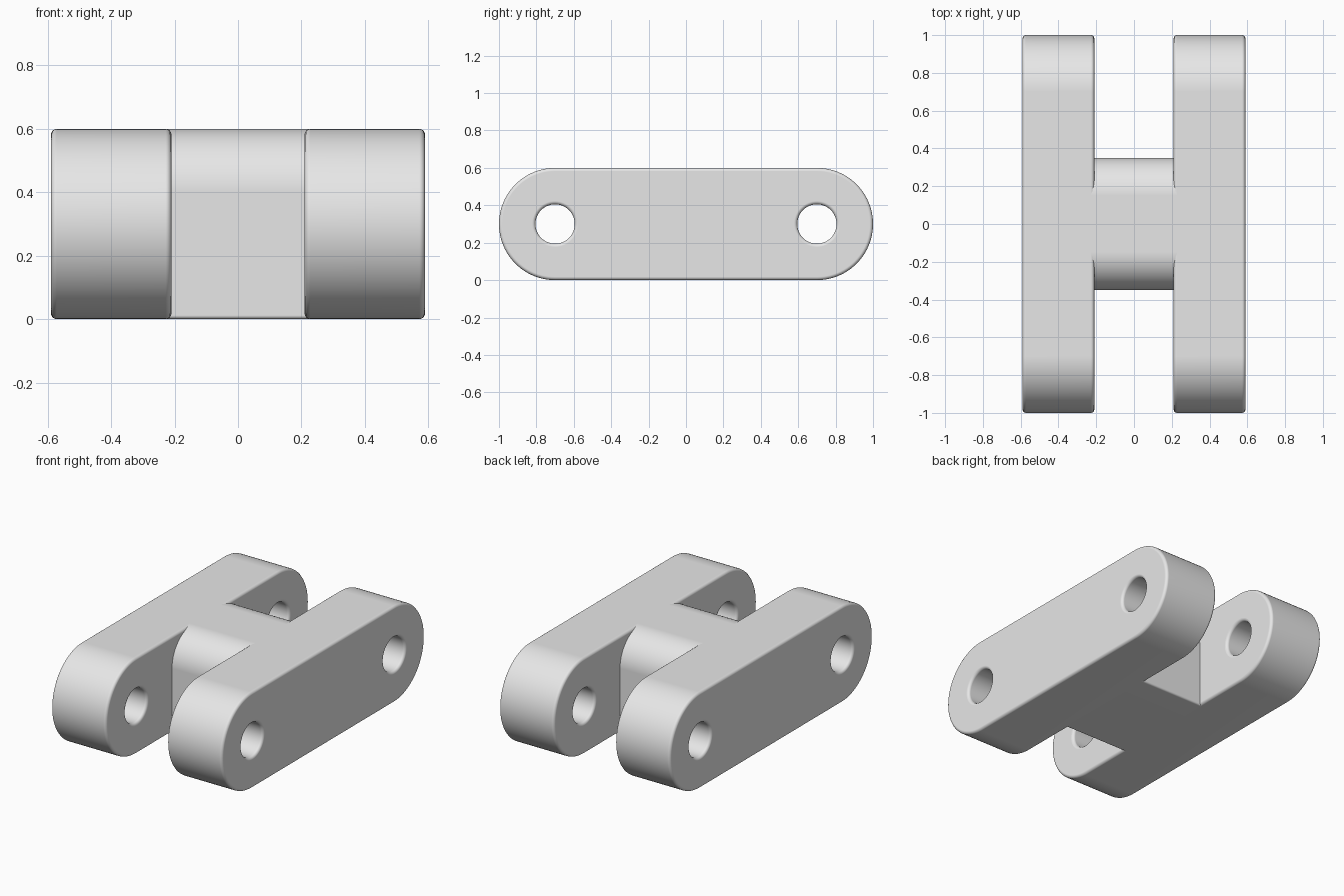
import bpy, bmesh
from math import radians, sin, cos, pi
from mathutils import Vector, Matrix

R = 0.3            # end radius, also half the height
PIN_Y = 0.7        # pin hole distance from the middle
HOLE_R = 0.105
INNER, OUTER = 0.21, 0.59
EDGE = 0.018       # rounding of the plate edges

cube = bpy.data.objects.get("Cube")
if cube:
    bpy.data.objects.remove(cube, do_unlink=True)

grey = bpy.data.materials.new("plain_grey")
grey.use_nodes = True
grey.diffuse_color = (0.8, 0.8, 0.8, 1)
grey.node_tree.nodes["Principled BSDF"].inputs["Base Color"].default_value = (0.8, 0.8, 0.8, 1)


def arc(cy, cz, r, start, end, steps):
    """Points (y, z) along an arc, angles in degrees."""
    angles = [radians(start + (end - start) * i / steps) for i in range(steps + 1)]
    return [(cy + r * cos(a), cz + r * sin(a)) for a in angles]


def add_object(name, bm):
    bmesh.ops.recalc_face_normals(bm, faces=bm.faces)
    mesh = bpy.data.meshes.new(name)
    bm.to_mesh(mesh)
    bm.free()
    mesh.materials.append(grey)
    obj = bpy.data.objects.new(name, mesh)
    bpy.context.collection.objects.link(obj)
    return obj


def extrude_profile(name, profile, x0, x1):
    """Prism along x from a (y, z) outline."""
    bm = bmesh.new()
    face = bm.faces.new([bm.verts.new((x0, y, z)) for y, z in profile])
    out = bmesh.ops.extrude_face_region(bm, geom=[face])["geom"]
    moved = [v for v in out if isinstance(v, bmesh.types.BMVert)]
    bmesh.ops.translate(bm, verts=moved, vec=(x1 - x0, 0, 0))
    return add_object(name, bm)


def hole_cutter(name, x0, x1, y):
    """Turned cutter with flared ends, which rounds the rims of the hole."""
    flare = arc(0, 0, EDGE, 90, 0, 5)
    half = [(x0 - 0.01, HOLE_R + EDGE)]
    half += [(x0 + EDGE - v, HOLE_R + EDGE - u) for u, v in flare]
    profile = half + [(x0 + x1 - x, r) for x, r in reversed(half)]
    bm = bmesh.new()
    verts = [bm.verts.new((x, y, R + r)) for x, r in profile]
    edges = [bm.edges.new(pair) for pair in zip(verts, verts[1:])]
    bmesh.ops.spin(bm, geom=verts + edges, cent=(0, y, R), axis=(1, 0, 0),
                   angle=2 * pi, steps=64, use_merge=True)
    bmesh.ops.remove_doubles(bm, verts=bm.verts, dist=0.00001)
    bmesh.ops.holes_fill(bm, edges=bm.edges, sides=0)
    cutter = add_object(name, bm)
    cutter.hide_render = True
    return cutter


def round_edges(obj, width):
    bevel = obj.modifiers.new("rounded_edges", 'BEVEL')
    bevel.width = width
    bevel.segments = 4
    bevel.limit_method = 'ANGLE'
    bevel.angle_limit = radians(40)


def finish(obj):
    """Apply the modifiers and smooth the rounded surfaces."""
    bpy.ops.object.select_all(action='DESELECT')
    obj.select_set(True)
    bpy.context.view_layer.objects.active = obj
    for mod in list(obj.modifiers):
        bpy.ops.object.modifier_apply(modifier=mod.name)
    bpy.ops.object.shade_smooth_by_angle(angle=radians(35))
    normals = obj.modifiers.new("flat_face_normals", 'WEIGHTED_NORMAL')
    normals.keep_sharp = True


# Side plates: long rounded bars, each with two pin holes
stadium = arc(PIN_Y, R, R, -90, 90, 48) + arc(-PIN_Y, R, R, 90, 270, 48)
for side, x0, x1 in (("left", INNER, OUTER), ("right", -OUTER, -INNER)):
    plate = extrude_profile(side + "_plate", stadium, x0, x1)
    round_edges(plate, EDGE)
    cutters = []
    for end, y in (("front", -PIN_Y), ("back", PIN_Y)):
        cutter = hole_cutter(f"{side}_{end}_hole_cutter", x0, x1, y)
        cut = plate.modifiers.new(end + "_hole", 'BOOLEAN')
        cut.operation = 'DIFFERENCE'
        cut.solver = 'EXACT'
        cut.object = cutter
        cutters.append(cutter)
    finish(plate)
    for cutter in cutters:
        bpy.data.objects.remove(cutter, do_unlink=True)

# Cross web: joins the plates, with large rounds on top and small ones below
HALF, TOP_R, LOW_R = 0.35, 0.2, 0.012
web_profile = (arc(HALF - TOP_R, 2 * R - TOP_R, TOP_R, 0, 90, 24)
               + arc(TOP_R - HALF, 2 * R - TOP_R, TOP_R, 90, 180, 24)
               + arc(LOW_R - HALF, LOW_R, LOW_R, 180, 270, 4)
               + arc(HALF - LOW_R, LOW_R, LOW_R, 270, 360, 4))
finish(extrude_profile("cross_web", web_profile, -INNER - EDGE, INNER + EDGE))
